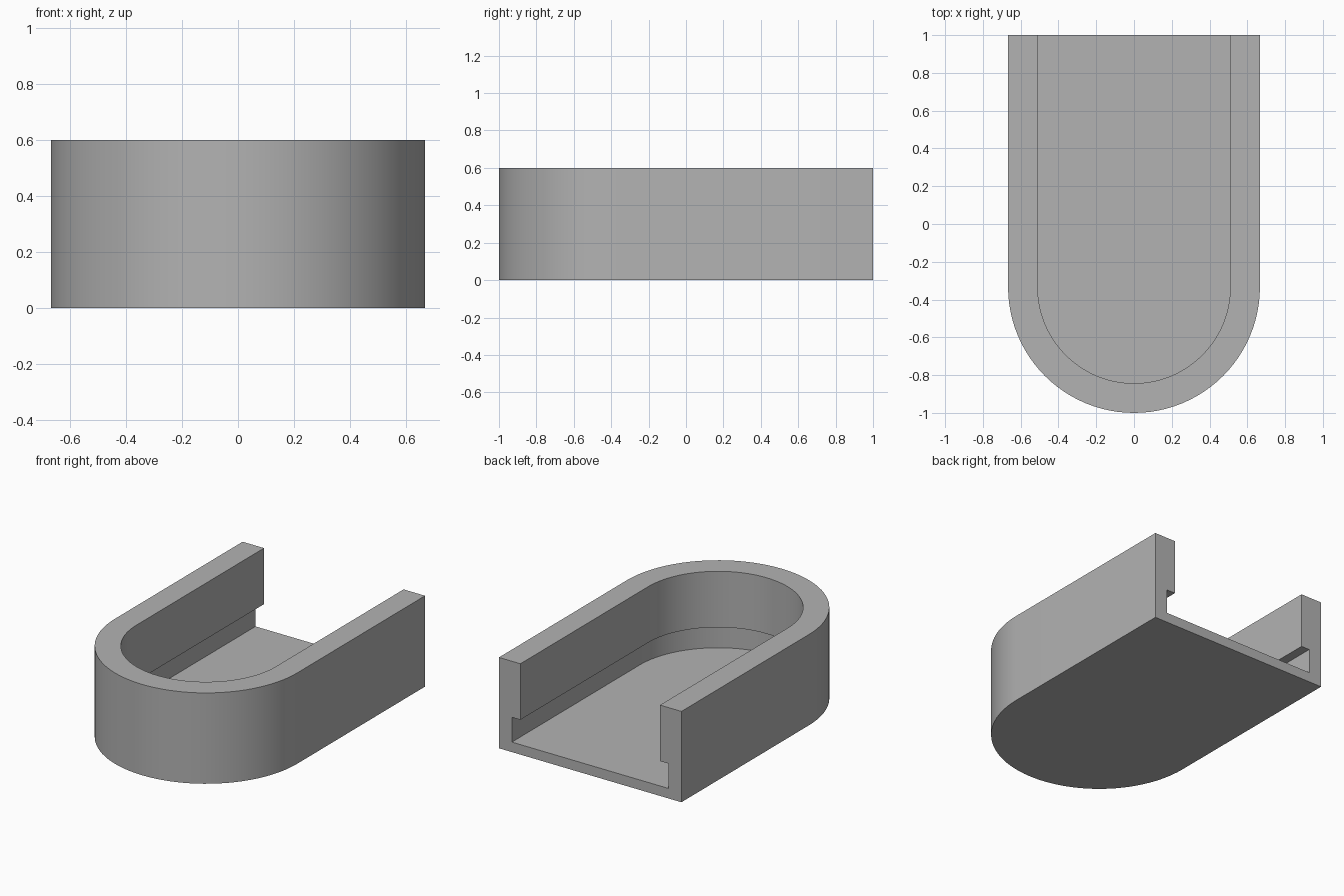
import bpy
import bmesh
import math

cube = bpy.data.objects.get("Cube")
if cube:
    bpy.data.objects.remove(cube)

BACK_Y = 1.0
ARC_Y = -1 / 3
SEGMENTS = 48

# Wall section as (distance from centre line, height), from outer foot to floor edge
OUTER, INNER, GROOVE = 2 / 3, 0.51, 0.572
HEIGHT, LIP, FLOOR = 0.6, 0.23, 0.066
section = [(OUTER, 0), (OUTER, HEIGHT), (INNER, HEIGHT),
           (INNER, LIP), (GROOVE, LIP), (GROOVE, FLOOR)]


def u_outline(bm, radius, z):
    """Open U: straight side, round front, straight side."""
    points = [(radius, BACK_Y)]
    for i in range(SEGMENTS + 1):
        a = math.pi * i / SEGMENTS
        points.append((radius * math.cos(a), ARC_Y - radius * math.sin(a)))
    points.append((-radius, BACK_Y))
    return [bm.verts.new((x, y, z)) for x, y in points]


bm = bmesh.new()
rings = [u_outline(bm, r, z) for r, z in section]

# Walls, rim, lip and groove
for a, b in zip(rings, rings[1:]):
    for i in range(len(a) - 1):
        bm.faces.new((a[i], a[i + 1], b[i + 1], b[i]))

# Underside, floor and open back end
bm.faces.new(rings[0])
bm.faces.new(rings[-1])
bm.faces.new([r[0] for r in rings] + [r[-1] for r in reversed(rings)])
bmesh.ops.recalc_face_normals(bm, faces=bm.faces)

mesh = bpy.data.meshes.new("channel_tray")
bm.to_mesh(mesh)
bm.free()
tray = bpy.data.objects.new("channel_tray", mesh)
bpy.context.collection.objects.link(tray)

# Plain grey material
grey = bpy.data.materials.new("plain grey")
grey.use_nodes = True
colour = (0.45, 0.45, 0.45, 1)
grey.diffuse_color = colour
grey.node_tree.nodes["Principled BSDF"].inputs["Base Color"].default_value = colour
mesh.materials.append(grey)

# Smooth round front with crisp edges
bpy.ops.object.select_all(action='DESELECT')
tray.select_set(True)
bpy.context.view_layer.objects.active = tray
bpy.ops.object.shade_smooth_by_angle(angle=math.radians(30))
